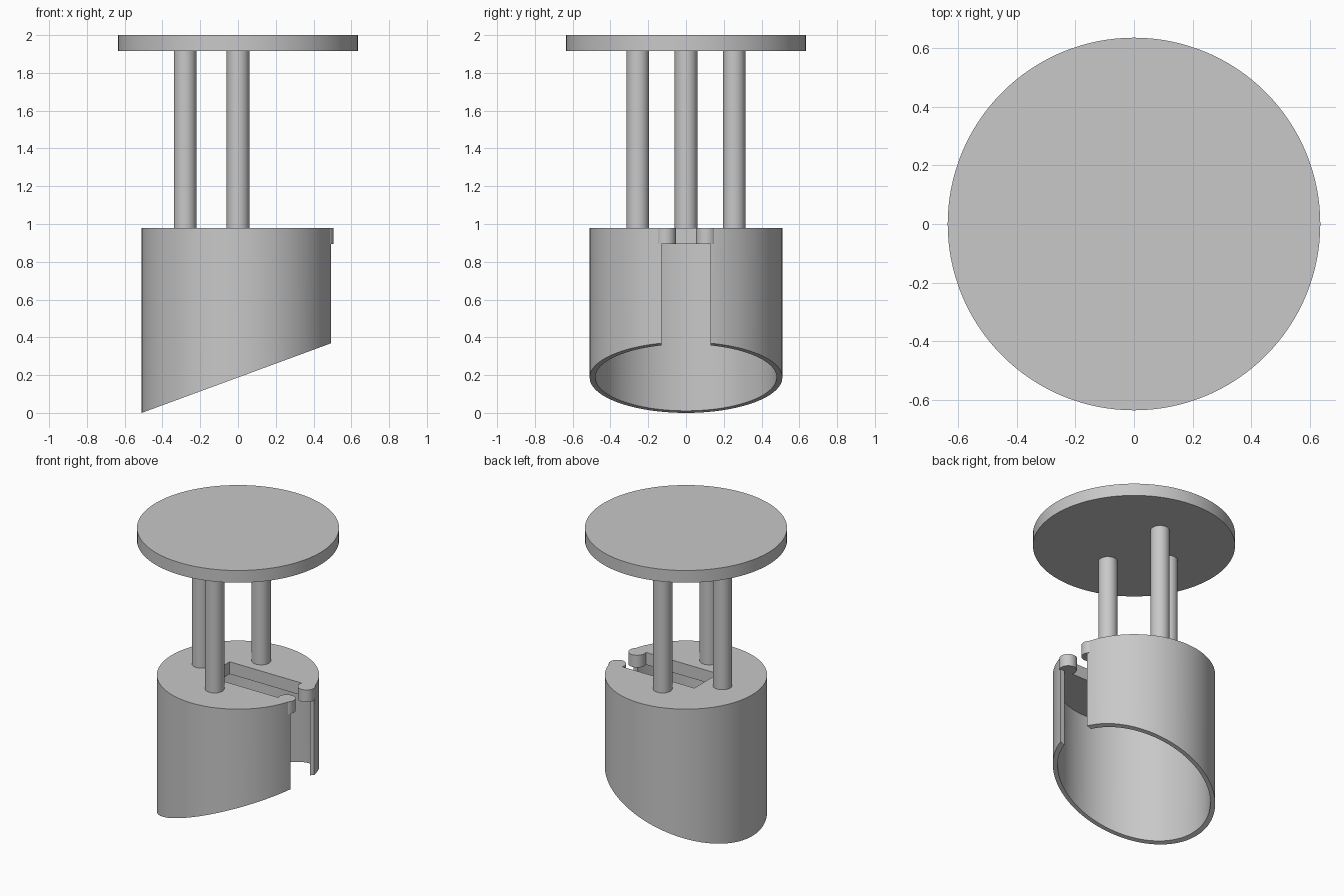
import bpy
import math

cube = bpy.data.objects.get("Cube")
if cube:
    bpy.data.objects.remove(cube, do_unlink=True)

# Material
GREY = 0.58
grey = bpy.data.materials.new("plain grey")
grey.use_nodes = True
grey.diffuse_color = (GREY, GREY, GREY, 1)
grey.node_tree.nodes["Principled BSDF"].inputs["Base Color"].default_value = (GREY, GREY, GREY, 1)

# Main dimensions
OUTER, INNER = 0.51, 0.48
PLATE_LOW, PLATE_TOP = 0.895, 0.98
SLOT_HALF, SLOT_END = 0.13, -0.155


def cylinder(name, radius, x, y, low, high, sides=64):
    bpy.ops.mesh.primitive_cylinder_add(vertices=sides, radius=radius, depth=high - low,
                                        location=(x, y, (low + high) / 2))
    obj = bpy.context.object
    obj.name = name
    obj.data.materials.append(grey)
    return obj


def box(name, size, location, tilt=0.0):
    bpy.ops.mesh.primitive_cube_add(size=1, location=location, rotation=(0, tilt, 0))
    obj = bpy.context.object
    obj.name = name
    obj.scale = size
    obj.data.materials.append(grey)
    return obj


def combine(target, tool, operation):
    bpy.context.view_layer.update()
    mod = target.modifiers.new(operation, 'BOOLEAN')
    mod.operation = operation
    mod.solver = 'EXACT'
    mod.object = tool
    bpy.ops.object.select_all(action='DESELECT')
    target.select_set(True)
    bpy.context.view_layer.objects.active = target
    bpy.ops.object.modifier_apply(modifier=mod.name)
    bpy.data.objects.remove(tool, do_unlink=True)


def smooth(obj):
    bpy.ops.object.select_all(action='DESELECT')
    obj.select_set(True)
    bpy.context.view_layer.objects.active = obj
    bpy.ops.object.shade_smooth_by_angle(angle=math.radians(30))


# Hollow cup with a closed top
cup = cylinder("cup", OUTER, 0, 0, 0, PLATE_TOP, 128)
combine(cup, cylinder("hollow_cutter", INNER, 0, 0, -0.2, PLATE_LOW, 128), 'DIFFERENCE')

# Slot through the top and down the side wall
slot_length = 0.8 - SLOT_END
combine(cup, box("slot_cutter", (slot_length, 2 * SLOT_HALF, 2),
                 (SLOT_END + slot_length / 2, 0, 0.5)), 'DIFFERENCE')

# Slanted lower rim
slope = math.atan2(0.375, 2 * OUTER)
combine(cup, box("rim_cutter", (3, 3, 1),
                 (0.5 * math.sin(slope), 0, 0.1875 - 0.5 * math.cos(slope)), -slope), 'DIFFERENCE')

# Round catches narrowing the slot mouth
for side in (-1, 1):
    combine(cup, cylinder("catch", 0.055, 0.45, side * 0.108, PLATE_LOW, PLATE_TOP), 'UNION')
smooth(cup)

# Three posts, set into cup and disc
for name, x, y in (("rear_post", 0, 0.255), ("front_post", 0, -0.255), ("side_post", -0.28, 0)):
    smooth(cylinder(name, 0.06, x, y, PLATE_TOP - 0.03, 1.94))

# Top disc
smooth(cylinder("top_disc", 0.635, 0, 0, 1.915, 2, 128))
